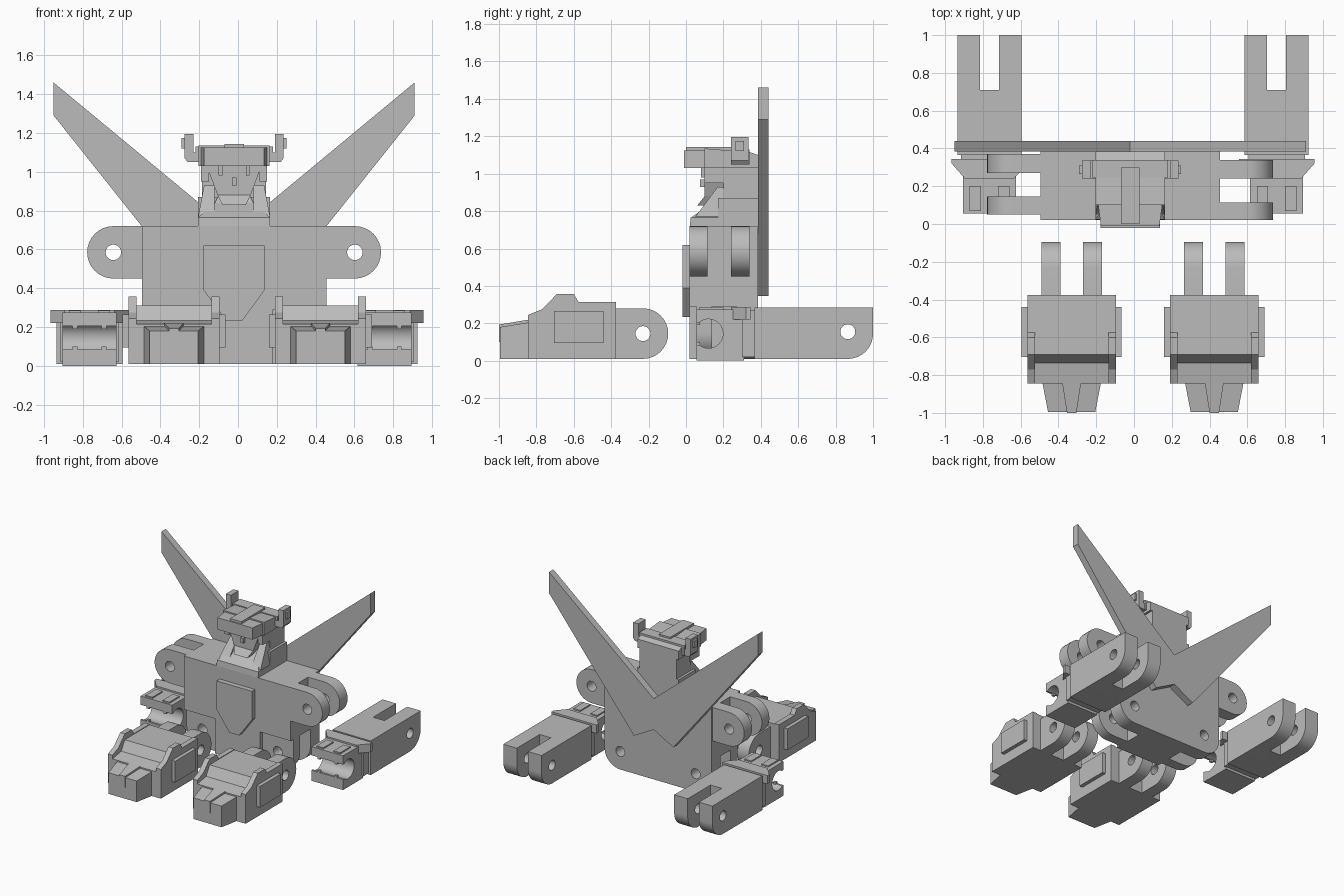
import bpy, bmesh, math
from mathutils import Vector

cube = bpy.data.objects.get("Cube")
if cube:
    bpy.data.objects.remove(cube, do_unlink=True)

grey = bpy.data.materials.new("plain_grey")
grey.use_nodes = True
grey.diffuse_color = (0.5, 0.5, 0.5, 1)
grey.node_tree.nodes["Principled BSDF"].inputs["Base Color"].default_value = (0.5, 0.5, 0.5, 1)
C = -0.02  # centre line of the body


def finish(name, bm):
    bmesh.ops.recalc_face_normals(bm, faces=bm.faces)
    me = bpy.data.meshes.new(name)
    bm.to_mesh(me)
    bm.free()
    me.materials.append(grey)
    ob = bpy.data.objects.new(name, me)
    bpy.context.collection.objects.link(ob)
    return ob


def loft(name, rings):
    """Join rings of equal point count and cap both ends."""
    bm = bmesh.new()
    vs = [[bm.verts.new(p) for p in r] for r in rings]
    n = len(vs[0])
    for a, b in zip(vs, vs[1:]):
        for i in range(n):
            bm.faces.new((a[i], a[(i + 1) % n], b[(i + 1) % n], b[i]))
    bm.faces.new(vs[0])
    bm.faces.new(vs[-1])
    return finish(name, bm)


def prism(name, pts, axis, a, b):
    """Extrude a profile along x (points y,z), y (points x,z) or z (points x,y)."""
    i = "xyz".index(axis)

    def place(p, d):
        q = list(p)
        q.insert(i, d)
        return Vector(q)
    return loft(name, [[place(p, d) for p in pts] for d in (a, b)])


def box(name, x, y, z):
    return prism(name, [(x[0], y[0]), (x[1], y[0]), (x[1], y[1]), (x[0], y[1])], "z", *z)


def arc(u, v, r, start, end, n=16):
    return [(u + r * math.cos(math.radians(start + (end - start) * k / n)),
             v + r * math.sin(math.radians(start + (end - start) * k / n))) for k in range(n + 1)]


def cut(ob, *cutters):
    for c in cutters:
        m = ob.modifiers.new("cut", "BOOLEAN")
        m.operation, m.solver, m.object = "DIFFERENCE", "EXACT", c
        bpy.context.view_layer.objects.active = ob
        bpy.ops.object.modifier_apply(modifier=m.name)
        bpy.data.objects.remove(c, do_unlink=True)
    return ob


def smooth(ob):
    bpy.ops.object.select_all(action="DESELECT")
    ob.select_set(True)
    bpy.context.view_layer.objects.active = ob
    bpy.ops.object.shade_smooth_by_angle(angle=math.radians(30))
    return ob


def pin(u, v, axis, a, b, r=0.04):
    return prism("cutter", arc(u, v, r, 0, 345, 23), axis, a, b)


# Swept V plate behind the body
v = [(0, .69), (.93, 1.46), (.93, 1.29), (.476, .72), (.175, .345), (0, .44)]
prism("back_wings", [(C + x, z) for x, z in v] + [(C - x, z) for x, z in v[-2:0:-1]], "y", .385, .44)

# Torso, hip core and chest shield
box("torso", (C - .475, C + .475), (.02, .385), (.29, .72))
box("hip_core", (C - .2, C + .2), (.02, .385), (.01, .3))
s = [(.157, .62), (.157, .39), (.043, .235)]
prism("chest_shield", [(C + x, z) for x, z in s] + [(C - x, z) for x, z in reversed(s)], "y", -.02, .02)

# Shoulder and hip hinge knuckles
for side, label, shift in ((1, "left", 0), (-1, "right", .03)):
    for k, (y0, y1) in enumerate(((.02, .115), (.24, .34))):
        prof = [(.46, .45)] + arc(.622, .585, .135, -90, 90) + [(.46, .72)]
        ob = prism(f"{label}_shoulder_knuckle_{k}", [(C + side * u, z) for u, z in prof], "y", y0 + shift, y1 + shift)
        smooth(cut(ob, pin(C + side * .622, .585, "y", -1, 1)))
    for k, (y0, y1) in enumerate(((.055, .14), (.27, .385))):
        prof = [(.18, .01)] + arc(.335, .15, .14, -90, 0) + [(.475, .3), (.18, .3)]
        ob = prism(f"{label}_hip_knuckle_{k}", [(C + side * u, z) for u, z in prof], "y", y0, y1)
        smooth(cut(ob, pin(C + side * .335, .155, "y", -1, 1)))

# Neck and sloping collar
box("neck_block", (C - .185, C + .185), (.17, .385), (.71, .87))
loft("collar", [[(C - w, y, z), (C + w, y, z), (C + w, .3, z), (C - w, .3, z)]
                for w, y, z in ((.185, .02, .72), (.185, .025, .765), (.1, .14, .84), (.08, .17, .88))])
for side, label in ((1, "left"), (-1, "right")):
    loft(label + "_collar_flap", [[(C + side * w0, .05, .77), (C + side * .185, .05, .77),
                                   (C + side * .185, .2, .77), (C + side * w0, .2, .77)],
                                  [(C + side * .1, .17, .93), (C + side * .155, .17, .93),
                                   (C + side * .155, .2, .93), (C + side * .1, .2, .93)]]
         if (w0 := .1) else [])

# Head: skull, face wedge, helmet and brim
box("skull", (C - .165, C + .165), (.2, .385), (.85, 1.06))
loft("face", [[(C - w, y, z), (C + w, y, z), (C + w, .25, z), (C - w, .25, z)]
              for w, y, z in ((.06, .06, .83), (.085, .1, .88), (.145, .1, 1.04))])
box("nose", (C - .012, C + .012), (.075, .12), (.93, .97))
for side in (1, -1):
    box("cheek_vent", sorted((C + side * .06, C + side * .08)), (.08, .12), (.98, 1.04))
    box("temple", sorted((C + side * .13, C + side * .17)), (.1, .22), (.95, 1.04))
prism("helmet", [(.1, 1.03), (.385, 1.03), (.385, 1.1), (.34, 1.115), (.1, 1.135)], "x", C - .183, C + .183)
loft("helmet_brim", [[(C - w, y, 1.03), (C + w, y, 1.03), (C + w, y, 1.125), (C - w, y, 1.125)]
                     for w, y in ((.155, -.01), (.18, .18))])
box("helmet_crest", (C - .05, C + .05), (.0, .3), (1.1, 1.143))
box("helmet_band", (C - .2, C + .2), (.245, .34), (1.05, 1.13))
for side, label in ((1, "left"), (-1, "right")):
    prism(label + "_ear", [(C + side * x, z) for x, z in
          ((.17, 1.05), (.24, 1.05), (.255, 1.07), (.255, 1.195), (.21, 1.195), (.21, 1.1), (.17, 1.1))],
          "y", .24, .335)
    box(label + "_ear_button", sorted((C + side * .25, C + side * .27)), (.265, .31), (1.12, 1.175))

# Arms: forked forearm, wrist, flared guard and gripping fist
for x, label in ((.755, "left"), (-.765, "right")):
    prof = [(.365, .01)] + arc(.865, .145, .135, -90, 0) + [(1, .285), (.365, .285)]
    arm = prism(label + "_forearm", prof, "x", x - .17, x + .17)
    smooth(cut(arm, box("cutter", (x - .05, x + .05), (.71, 1.2), (-.1, .5)),
               pin(.865, .155, "x", x - .5, x + .5)))
    box(label + "_wrist", (x - .15, x + .15), (.3, .37), (.02, .27))
    g = [(.2, .345), (.2, .32), (.13, .24)]
    prism(label + "_hand_guard", [(x + u, y) for u, y in g] + [(x - u, y) for u, y in reversed(g)],
          "z", .22, .288)
    fist = box(label + "_fist", (x - .14, x + .14), (.055, .31), (0, .275))
    smooth(cut(fist, pin(.12, .145, "x", x - .5, x + .5, .078),
               box("cutter", (x - .5, x + .5), (0, .1), (.085, .205))))
    for u in (-.075, .075):
        for z in ((.065, .1), (.19, .215)):
            box(label + "_finger_tip", (x + u - .012, x + u + .012), (.055, .075), z)
        box(label + "_knuckle_ridge", (x + u - .03, x + u + .03), (.07, .2), (.27, .285))

# Feet: body, raised rims, side plates, toe and ankle knuckles
for x, label in ((.425, "left"), (-.33, "right")):
    body = [(-.375, .01), (-.375, .31), (-.69, .31), (-.735, .235), (-.845, .215), (-.845, .01)]
    prism(label + "_foot", body, "x", x - .195, x + .195)
    rim = [(-.375, .01), (-.375, .315), (-.575, .315), (-.6, .357), (-.69, .357),
           (-.77, .275), (-.845, .245), (-.845, .01)]
    for side in (1, -1):
        prism(label + "_foot_rim", rim, "x", x + side * .194, x + side * .235)
        prism(label + "_foot_plate", [(-.705, .095), (-.44, .095), (-.44, .265), (-.705, .265)],
              "x", x + side * .23, x + side * .265)
        lobe = [(-.38, .01)] + arc(-.23, .145, .135, -90, 90) + [(-.38, .28)]
        ob = prism(label + "_ankle_knuckle", lobe, "x", x + side * .06, x + side * .16)
        smooth(cut(ob, pin(-.23, .145, "x", x - .5, x + .5)))
    loft(label + "_toe", [[(x - w, y, .01), (x + w, y, .01), (x + w, y, z), (x - w, y, z)]
                          for w, y, z in ((.155, -.84, .205), (.125, -.995, .18))])
    loft(label + "_toe_ridge", [[(x - w, y, .1), (x + w, y, .1), (x + w, y, z), (x - w, y, z)]
                                for w, y, z in ((.05, -.84, .22), (.025, -1, .193))])
